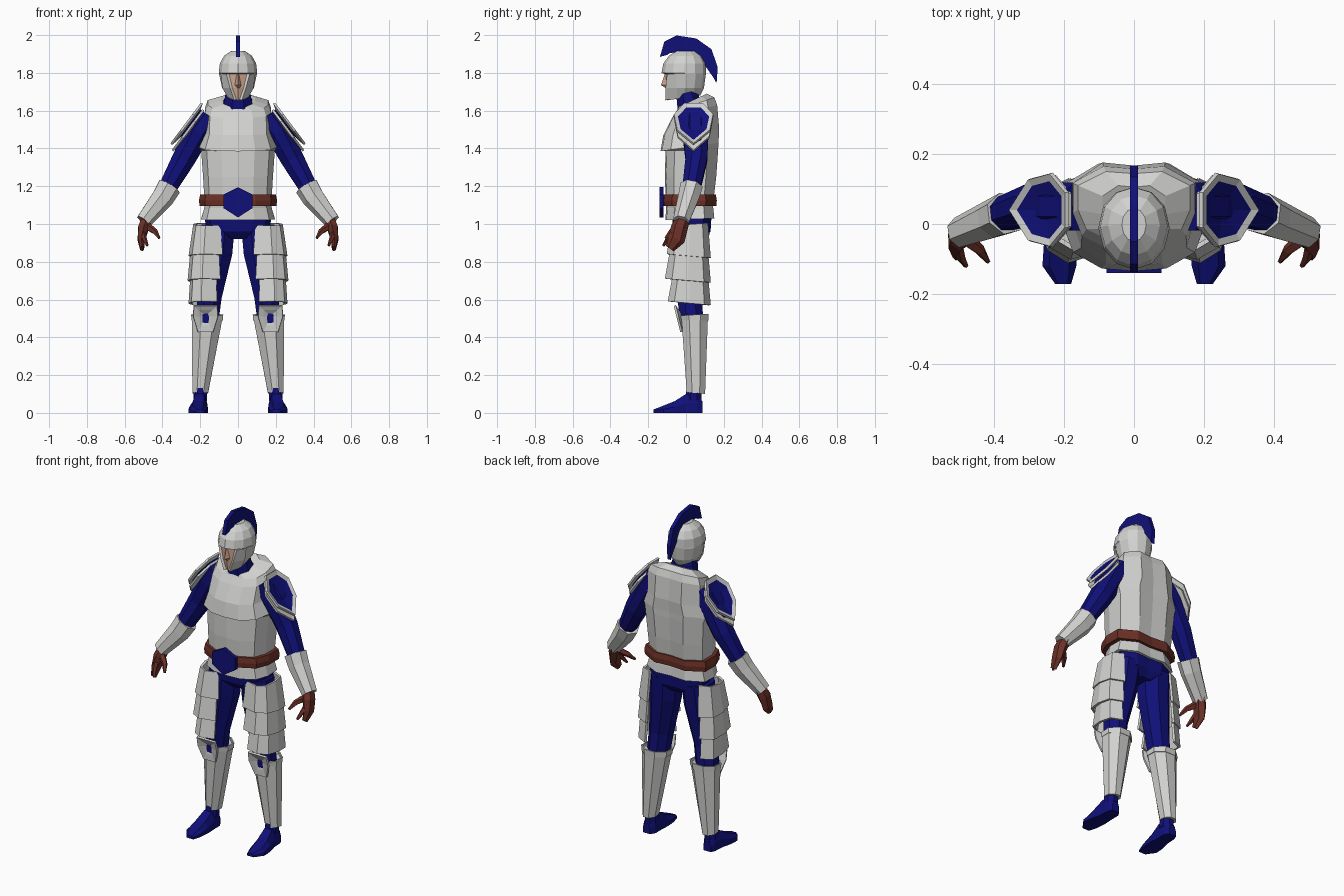
import bpy, bmesh, math
from mathutils import Vector as V

def mat(name, col):
    m = bpy.data.materials.new(name)
    m.diffuse_color = (*col, 1)
    return m

STEEL = mat("steel", (0.64, 0.64, 0.63))
BLUE = mat("dark_blue", (0.005, 0.005, 0.19))
BROWN = mat("leather_brown", (0.15, 0.03, 0.02))
SKIN = mat("skin", (0.62, 0.38, 0.27))

def finish(name, bm, mats, mirror=False, thick=0):
    bmesh.ops.recalc_face_normals(bm, faces=bm.faces)
    me = bpy.data.meshes.new(name)
    bm.to_mesh(me)
    bm.free()
    for m in mats:
        me.materials.append(m)
    ob = bpy.data.objects.new(name, me)
    bpy.context.collection.objects.link(ob)
    if thick:
        s = ob.modifiers.new("Thickness", 'SOLIDIFY')
        s.thickness, s.offset = thick, 0
    if mirror:
        ob.modifiers.new("Mirror", 'MIRROR')
    return ob

def loft(name, rings, mats, mirror=False, closed=True, thick=0, rule=None):
    """Skin a list of equal-length point rings."""
    bm = bmesh.new()
    vs = [[bm.verts.new(p) for p in r] for r in rings]
    n = len(rings[0])
    for a, b in zip(vs, vs[1:]):
        for i in range(n if closed else n - 1):
            j = (i + 1) % n
            bm.faces.new((a[i], a[j], b[j], b[i]))
    if closed and not thick:
        bm.faces.new(vs[0])
        bm.faces.new(vs[-1])
    if rule:
        for f in bm.faces:
            f.material_index = rule(f.calc_center_median())
    return finish(name, bm, mats, mirror, thick)

def ring(sec, hw, yf, yb, zf, zb=None, cx=0):
    """Level section; z can slope from front to back."""
    zb = zf if zb is None else zb
    return [(cx + x * hw, yf + (yb - yf) * (t + 1) / 2, zf + (zb - zf) * (t + 1) / 2) for x, t in sec]

def tube(name, pts, mats, n=8, mirror=True):
    """Limb along points (x, y, z, radius across, radius along y)."""
    rings = []
    for i, p in enumerate(pts):
        d = (V(pts[min(i + 1, len(pts) - 1)][:3]) - V(pts[max(i - 1, 0)][:3])).normalized()
        v = d.cross(V((0, 1, 0))).normalized()
        u = v.cross(d)
        ang = [2 * math.pi * (k + 0.5) / n for k in range(n)]
        rings.append([V(p[:3]) + v * math.cos(a) * p[3] + u * math.sin(a) * p[4] for a in ang])
    return loft(name, rings, mats, mirror)

def plate(name, c, u, v, outline, dome, mats, rim=0.8, thick=0.012):
    """Domed shield plate with a rim; the centre takes the last material."""
    c, u, v = V(c), V(u).normalized(), V(v).normalized()
    nrm = v.cross(u)
    bm = bmesh.new()
    out = [bm.verts.new(c + v * a + u * b) for a, b in outline]
    inn = [bm.verts.new(c + (v * a + u * b) * rim + nrm * dome * 0.3) for a, b in outline]
    top = bm.verts.new(c + nrm * dome)
    for i in range(len(out)):
        j = (i + 1) % len(out)
        bm.faces.new((out[i], out[j], inn[j], inn[i]))
        bm.faces.new((inn[i], inn[j], top)).material_index = len(mats) - 1
    return finish(name, bm, mats, True, thick)

def mirrored_section(half):
    return half + [(-x, t) for x, t in reversed(half) if x > 0]

def circle(n):
    return [(math.sin(a), -math.cos(a)) for a in [2 * math.pi * (k + 0.5) / n for k in range(n)]]

TORSO = mirrored_section([(0, -1), (0.45, -0.95), (0.85, -0.65), (1, -0.1), (1, 0.6), (0.5, 1), (0, 0.94)])
HEAD = mirrored_section([(0, -1), (0.5, -0.86), (0.85, -0.5), (1, 0), (0.87, 0.5), (0.5, 0.87), (0, 1)])

# Cuirass with a ledge under the chest
loft("cuirass", [ring(TORSO, *r) for r in [
    (0.175, -0.105, 0.14, 1.08), (0.185, -0.112, 0.16, 1.25), (0.195, -0.108, 0.17, 1.39),
    (0.205, -0.135, 0.172, 1.385, 1.43), (0.178, -0.12, 0.176, 1.47, 1.5),
    (0.175, -0.075, 0.165, 1.56, 1.63), (0.16, -0.05, 0.15, 1.6, 1.67),
    (0.09, -0.04, 0.11, 1.62, 1.69)]], [STEEL])
loft("waist_skirt", [ring(TORSO, *r) for r in [
    (0.195, -0.11, 0.15, 1.02, 1.03), (0.18, -0.105, 0.145, 1.08), (0.175, -0.1, 0.14, 1.11)]], [STEEL])
loft("belt", [ring(TORSO, *r) for r in [
    (0.203, -0.122, 0.16, 1.095), (0.207, -0.125, 0.163, 1.125), (0.2, -0.12, 0.158, 1.155)]], [BROWN])
buckle = [(0, 1.195), (0.078, 1.155), (0.078, 1.085), (0, 1.035), (-0.078, 1.085), (-0.078, 1.155)]
loft("buckle", [[(x, y, z) for x, z in buckle] for y in (-0.14, -0.118)], [BLUE])

# Blue undersuit
loft("hips", [ring(TORSO, *r) for r in [
    (0.06, -0.03, 0.1, 0.92), (0.165, -0.065, 0.13, 0.96), (0.178, -0.075, 0.135, 1.04)]], [BLUE])
loft("neck", [ring(circle(8), *r) for r in [
    (0.085, -0.05, 0.1, 1.6, 1.67), (0.075, -0.055, 0.075, 1.67), (0.06, -0.05, 0.06, 1.74)]], [BLUE])
tube("leg", [(0.105, 0.035, 0.99, 0.095, 0.1), (0.115, 0.03, 0.85, 0.092, 0.09),
             (0.15, 0.02, 0.62, 0.07, 0.072), (0.165, 0.03, 0.48, 0.065, 0.065)], [BLUE])
tube("sleeve", [(0.15, 0.05, 1.57, 0.075, 0.075), (0.21, 0.05, 1.49, 0.075, 0.075),
                (0.29, 0.055, 1.34, 0.066, 0.062), (0.385, 0.025, 1.17, 0.05, 0.05)], [BLUE])

# Forearm guards and gloves
tube("bracer", [(0.365, 0.03, 1.2, 0.066, 0.062), (0.4, 0.015, 1.14, 0.062, 0.058),
                (0.5, -0.025, 1.015, 0.044, 0.045)], [STEEL], n=7)
tube("glove", [(0.48, -0.01, 1.04, 0.03, 0.035), (0.5, -0.035, 0.98, 0.033, 0.045),
               (0.512, -0.05, 0.92, 0.022, 0.045), (0.508, -0.085, 0.87, 0.012, 0.025)], [BROWN], n=6)
tube("thumb", [(0.485, -0.04, 0.99, 0.022, 0.022), (0.44, -0.075, 0.96, 0.016, 0.016),
               (0.417, -0.108, 0.925, 0.007, 0.007)], [BROWN], n=5)
tube("finger", [(0.505, -0.06, 0.96, 0.016, 0.018), (0.495, -0.095, 0.92, 0.013, 0.014),
                (0.48, -0.12, 0.885, 0.007, 0.007)], [BROWN], n=5)

# Layered shoulder shields
SHIELD = [(-0.05, -0.13), (0.05, -0.13), (0.105, -0.055), (0.088, 0.05),
          (0, 0.14), (-0.088, 0.05), (-0.105, -0.055)]
plate("shoulder_shield", (0.27, 0.04, 1.535), (0.6, 0, -0.8), (0, 1, 0),
      [(-a, b) for a, b in SHIELD], -0.025 * -1, [STEEL, BLUE])
plate("shoulder_under_plate", (0.262, 0.04, 1.5), (0.6, 0, -0.8), (0, 1, 0),
      [(-a * 0.95, b) for a, b in SHIELD], 0.012, [STEEL])

# Three overlapping thigh plates, wrapped round the outside of each leg
WRAP = [(-0.5, -0.75), (0.35, -1), (0.85, -0.7), (1, 0.0), (0.92, 0.7), (0.25, 1)]
for k, (zt, zb, ht, hb, cx, yf, yb) in enumerate([
        (1.0, 0.83, 0.09, 0.115, 0.14, -0.095, 0.125),
        (0.86, 0.7, 0.095, 0.11, 0.15, -0.105, 0.125),
        (0.73, 0.58, 0.085, 0.095, 0.16, -0.09, 0.125)]):
    loft("thigh_plate_%d" % (k + 1), [
        ring(WRAP, ht, yf + 0.025, yb - 0.015, zt - 0.01, zt + 0.005, cx),
        ring(WRAP, hb, yf, yb, zb + 0.01, zb - 0.01, cx)], [STEEL], True, False, 0.014)

# Shin guards and knee plates
loft("greave", [ring(circle(8), *r) for r in [
    (0.045, 0.0, 0.105, 0.11, 0.1, 0.2), (0.088, -0.03, 0.122, 0.5, 0.51, 0.163)]], [STEEL], True)
loft("greave_rim", [ring(circle(8), *r) for r in [
    (0.086, -0.028, 0.12, 0.49, 0.49, 0.163), (0.088, -0.032, 0.122, 0.515, 0.525, 0.163)]],
    [STEEL], True, True, 0.008)
KNEE = [(-0.062, -0.06), (0.062, -0.06), (0.066, 0.0), (0.04, 0.085), (-0.04, 0.085), (-0.066, 0.0)]
plate("knee_plate", (0.172, -0.045, 0.51), (0, 0.25, -1), (1, 0, 0),
      [(a, b) for a, b in KNEE], 0.025, [STEEL], 0.6)

# Boots: sections from heel to toe (y, inner x, outer x, height)
def boot_section(y, a, b, h):
    w = (b - a) * 0.2
    return [(a, y, 0), (b, y, 0), (b, y, h * 0.5), (b - w, y, h), (a + w, y, h), (a, y, h * 0.5)]

loft("boot", [boot_section(*s) for s in [
    (0.088, 0.18, 0.228, 0.06), (0.06, 0.163, 0.24, 0.1), (0.0, 0.163, 0.243, 0.1),
    (-0.06, 0.16, 0.258, 0.062), (-0.12, 0.165, 0.262, 0.038), (-0.172, 0.18, 0.225, 0.018)]], [BLUE], True)
tube("ankle", [(0.2, 0.045, 0.17, 0.035, 0.043), (0.2, 0.04, 0.06, 0.04, 0.046)], [BLUE])

# Helmet with an open face under the brow
def face_rule(c):
    return 1 if 1.67 < c.z < 1.797 and abs(c.x) < 0.032 and c.y < -0.07 else 0

loft("helmet", [ring(HEAD, *r) for r in [
    (0.05, -0.1, 0.075, 1.655, 1.68), (0.084, -0.107, 0.095, 1.72), (0.1, -0.108, 0.105, 1.793),
    (0.102, -0.13, 0.106, 1.8), (0.096, -0.12, 0.105, 1.85), (0.074, -0.09, 0.082, 1.89),
    (0.035, -0.05, 0.045, 1.917)]], [STEEL, SKIN], rule=face_rule)
loft("nose", [[(-w, -0.1, z), (0, y, z), (w, -0.1, z)] for w, y, z in [
    (0.01, -0.112, 1.795), (0.018, -0.132, 1.735), (0.012, -0.108, 1.72)]], [SKIN])
# Cheek guards beside the face
loft("cheek_guard", [[(0.047, -0.096, 1.795), (0.062, -0.1, 1.795), (0.092, -0.05, 1.795)],
                     [(0.03, -0.1, 1.72), (0.042, -0.108, 1.72), (0.082, -0.05, 1.72)],
                     [(0.008, -0.1, 1.66), (0.02, -0.11, 1.655), (0.055, -0.045, 1.67)]],
     [STEEL], True)

# Crest along the helmet
outer = [(-0.138, 1.885), (-0.115, 1.965), (-0.05, 1.998), (0.055, 1.982), (0.135, 1.925),
         (0.168, 1.83), (0.162, 1.745)]
inner = [(-0.1, 1.895), (-0.085, 1.905), (-0.04, 1.91), (0.03, 1.91), (0.075, 1.885),
         (0.1, 1.84), (0.145, 1.775)]
loft("crest", [[(-0.011, a, b), (0.011, a, b), (0.011, c, d), (-0.011, c, d)]
               for (a, b), (c, d) in zip(outer, inner)], [BLUE])
